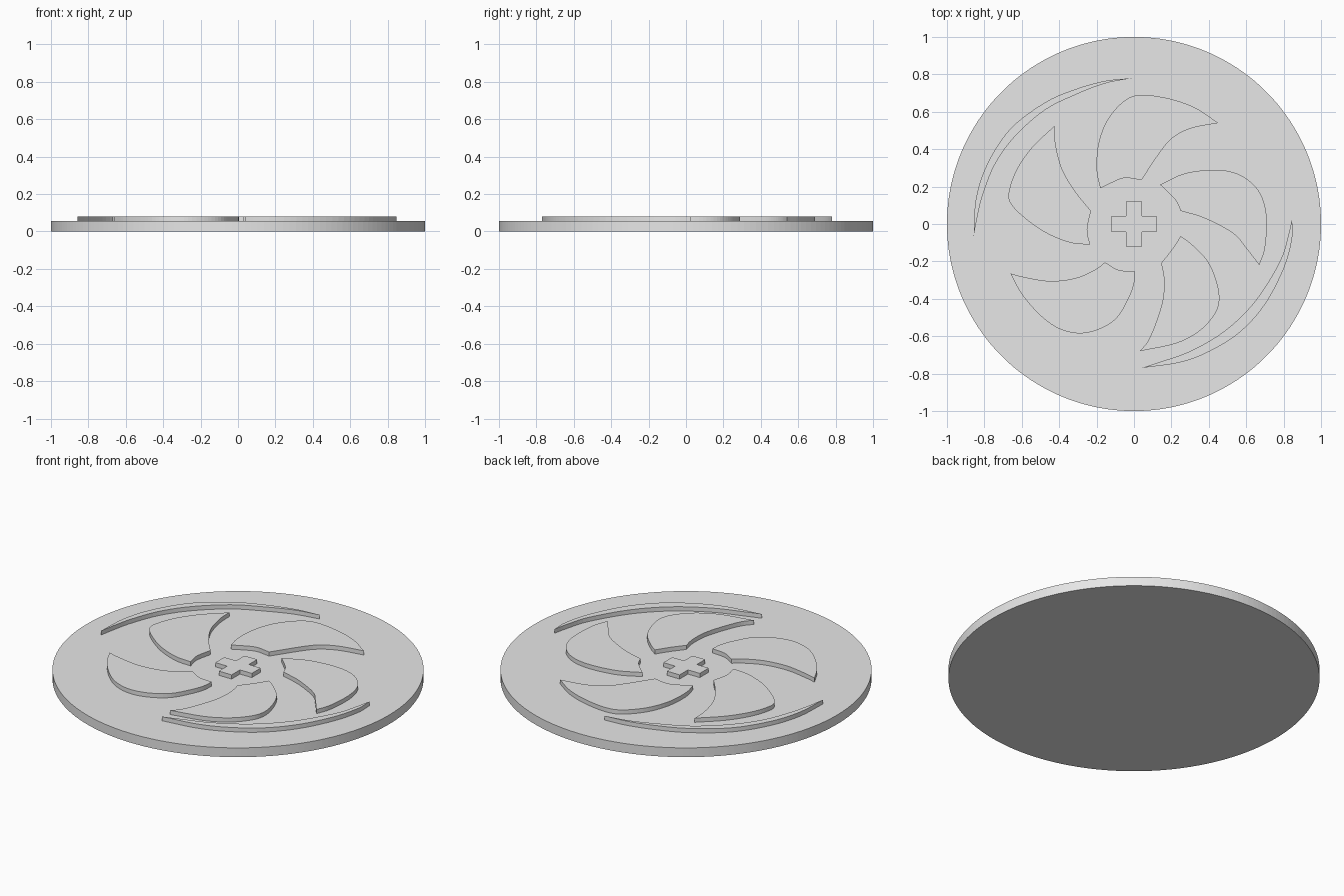
import bpy
import bmesh
from math import cos, sin, tau
from mathutils import Vector

cube = bpy.data.objects.get("Cube")
if cube:
    bpy.data.objects.remove(cube, do_unlink=True)

DISC_TOP = 0.055
RELIEF_TOP = 0.08
RELIEF_BASE = 0.045

grey = bpy.data.materials.new("plain grey")
grey.use_nodes = True
colour = (0.8, 0.8, 0.8, 1)
grey.diffuse_color = colour
for node in grey.node_tree.nodes:
    if node.type == "BSDF_PRINCIPLED":
        node.inputs["Base Color"].default_value = colour


def prism(name, outline, bottom, top):
    """Extrude a closed flat outline straight up into a flat-shaded solid."""
    bm = bmesh.new()
    base = bm.faces.new([bm.verts.new((p[0], p[1], bottom)) for p in outline])
    extruded = bmesh.ops.extrude_face_region(bm, geom=[base], use_keep_orig=True)
    raised = [g for g in extruded["geom"] if isinstance(g, bmesh.types.BMVert)]
    bmesh.ops.translate(bm, verts=raised, vec=(0, 0, top - bottom))
    bmesh.ops.recalc_face_normals(bm, faces=bm.faces)
    mesh = bpy.data.meshes.new(name)
    bm.to_mesh(mesh)
    bm.free()
    mesh.materials.append(grey)
    obj = bpy.data.objects.new(name, mesh)
    bpy.context.collection.objects.link(obj)
    return obj


def smooth_path(points, steps=5):
    """Catmull-Rom curve through the points, leaving out the last one."""
    pts = [Vector(p) for p in points]
    pts = [2 * pts[0] - pts[1]] + pts + [2 * pts[-1] - pts[-2]]
    path = []
    for a, b, c, d in zip(pts, pts[1:], pts[2:], pts[3:]):
        for i in range(steps):
            t = i / steps
            path.append(b + 0.5 * t * ((c - a)
                        + t * (2 * a - 5 * b + 4 * c - d)
                        + t * t * (3 * b - a - 3 * c + d)))
    return path


def relief(name, *edges):
    """Raised shape bounded by smooth edges that meet at sharp corners."""
    outline = []
    for i, edge in enumerate(edges):
        following = edges[(i + 1) % len(edges)]
        outline += smooth_path(edge + [following[0]])
    prism(name, outline, RELIEF_BASE, RELIEF_TOP)


# Round base plate
SIDES = 180
prism("base_disc", [(cos(tau * i / SIDES), sin(tau * i / SIDES)) for i in range(SIDES)],
      0, DISC_TOP)

# Central plus sign, one arm repeated around the centre
arm, half = 0.12, 0.042
plus = []
for c, s in ((1, 0), (0, 1), (-1, 0), (0, -1)):
    for x, y in ((arm, -half), (arm, half), (half, half)):
        plus.append((x * c - y * s, x * s + y * c))
prism("centre_plus", plus, RELIEF_BASE, RELIEF_TOP)

# Curved blades: outer edge, trailing edge from the tip, then hub edge
relief("blade_back",
       [(-.18, .19), (-.2, .29), (-.19, .43), (-.14, .56), (-.05, .66), (.04, .69),
        (.19, .67), (.33, .62)],
       [(.45, .54), (.3, .51), (.2, .455), (.13, .37)],
       [(.04, .235), (-.05, .246), (-.12, .22)])
relief("blade_left",
       [(.14, .21), (.27, .27), (.43, .29), (.55, .27), (.64, .21), (.69, .13),
        (.71, .02), (.7, -.13)],
       [(.67, -.22), (.6, -.13), (.53, -.05), (.38, .03)],
       [(.25, .07), (.22, .13)])
relief("blade_front_left",
       [(.25, -.065), (.31, -.11), (.395, -.2), (.445, -.32), (.455, -.42), (.42, -.5),
        (.34, -.58), (.22, -.64)],
       [(.03, -.68), (.075, -.625), (.12, -.52), (.155, -.4), (.16, -.29)],
       [(.145, -.21), (.2, -.14)])
relief("blade_front_right",
       [(.005, -.255), (0, -.32), (-.03, -.4), (-.09, -.5), (-.18, -.56), (-.29, -.585),
        (-.4, -.56), (-.5, -.49), (-.6, -.375)],
       [(-.66, -.265), (-.58, -.285), (-.45, -.305), (-.315, -.29), (-.21, -.245)],
       [(-.155, -.205), (-.085, -.245)])
relief("blade_right",
       [(-.235, -.11), (-.34, -.1), (-.475, -.045), (-.6, .045), (-.665, .12),
        (-.665, .19), (-.625, .295), (-.545, .41)],
       [(-.425, .525), (-.42, .43), (-.385, .295), (-.315, .175)],
       [(-.23, .07), (-.25, -.03)])

# Thin crescents near the rim: outer edge, then inner edge back
relief("crescent_back_right",
       [(-.01, .78), (-.155, .765), (-.315, .72), (-.475, .65), (-.66, .51),
        (-.785, .32), (-.845, .135)],
       [(-.857, -.064), (-.835, .05), (-.807, .16), (-.743, .32), (-.635, .47),
        (-.475, .61), (-.315, .69), (-.16, .75)])
relief("crescent_front_left",
       [(.845, .027), (.845, -.08), (.8, -.24), (.7, -.43), (.567, -.578),
        (.406, -.68), (.246, -.74)],
       [(.04, -.77), (.14, -.737), (.3, -.68), (.487, -.57), (.65, -.41),
        (.78, -.2), (.825, -.06)])
